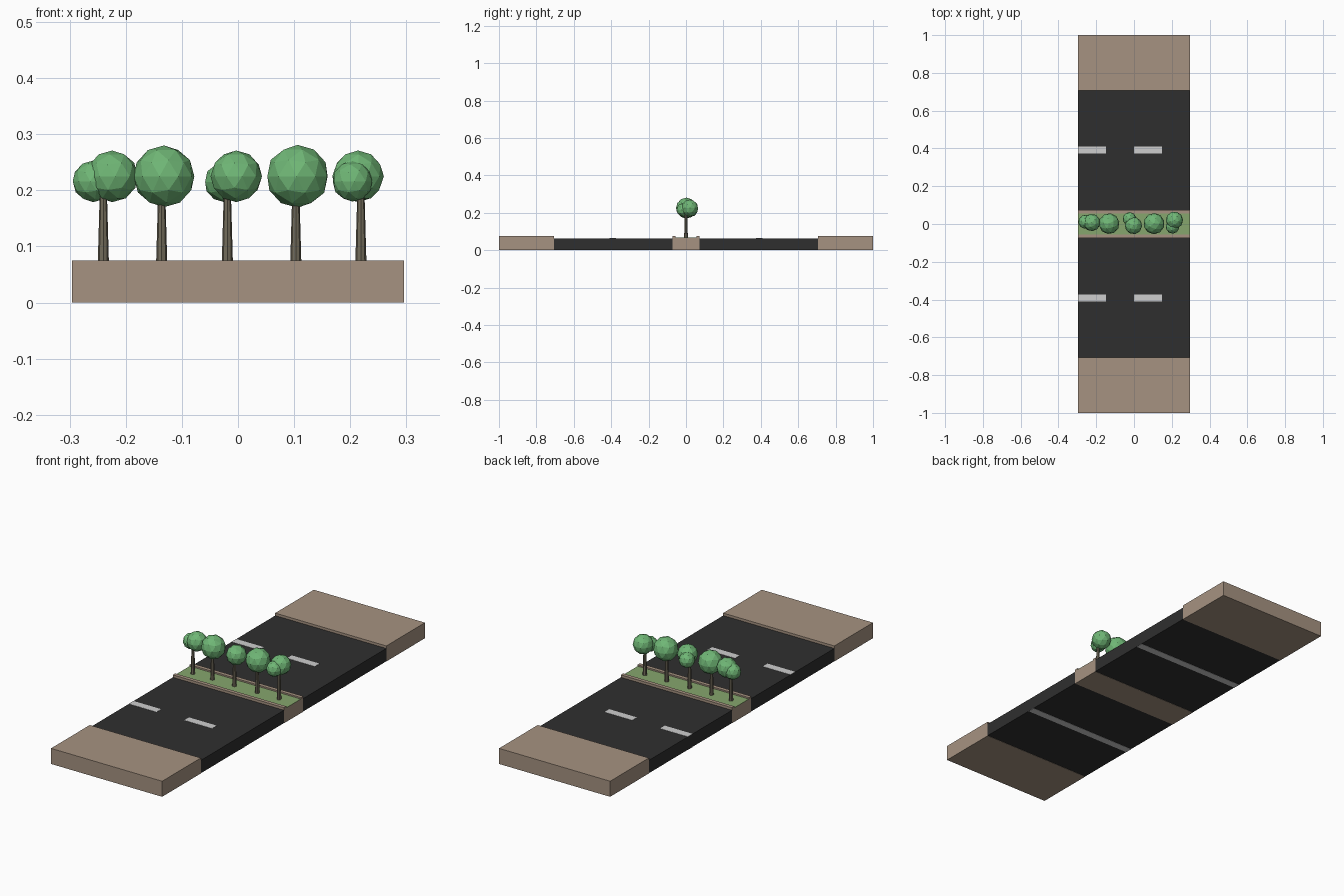
import bpy

# Remove the default cube
cube = bpy.data.objects.get("Cube")
if cube:
    bpy.data.objects.remove(cube, do_unlink=True)


def material(name, rgb):
    mat = bpy.data.materials.new(name)
    mat.use_nodes = True
    mat.diffuse_color = (*rgb, 1)
    bsdf = mat.node_tree.nodes["Principled BSDF"]
    bsdf.inputs["Base Color"].default_value = (*rgb, 1)
    bsdf.inputs["Roughness"].default_value = 0.9
    return mat


PAVING = material("paving brown", (0.38, 0.29, 0.22))
ASPHALT = material("asphalt black", (0.028, 0.028, 0.028))
PAINT = material("road paint white", (0.62, 0.62, 0.62))
GRASS = material("grass green", (0.24, 0.38, 0.155))
LEAVES = material("leaf green", (0.16, 0.47, 0.18))
BARK = material("bark brown", (0.17, 0.15, 0.105))


def finish(name, mat):
    obj = bpy.context.object
    obj.name = name
    obj.data.name = name
    obj.data.materials.append(mat)
    return obj


def box(name, mat, x, y, z):
    """Box from (low, high) pairs along each axis."""
    spans = (x, y, z)
    bpy.ops.mesh.primitive_cube_add(size=1, location=[(a + b) / 2 for a, b in spans])
    bpy.context.object.scale = [abs(b - a) for a, b in spans]
    bpy.ops.object.transform_apply(location=False, rotation=False, scale=True)
    return finish(name, mat)


HALF = 0.296           # half the length of the road section
SPAN = (-HALF, HALF)
KERB_TOP, ROAD_TOP, GRASS_TOP = 0.075, 0.063, 0.068
ROAD_IN, ROAD_OUT, GRASS_HALF = 0.073, 0.706, 0.055

# Pavements, carriageways, kerbs and lane markings on both sides
for side, s in (("front", -1), ("back", 1)):
    box(side + "_pavement", PAVING, SPAN, (s * ROAD_OUT, s), (0, KERB_TOP))
    box(side + "_carriageway", ASPHALT, SPAN, (s * ROAD_IN, s * ROAD_OUT), (0.001, ROAD_TOP))
    box(side + "_median_kerb", PAVING, SPAN, (s * GRASS_HALF, s * ROAD_IN), (0, KERB_TOP))
    lane = (s * 0.373, s * 0.409)
    for i, start in enumerate((-HALF, 0)):
        box(f"{side}_lane_dash_{i + 1}", PAINT, (start, start + HALF / 2), lane,
            (ROAD_TOP, ROAD_TOP + 0.001))
    box(side + "_underside_strip", PAINT, SPAN, lane, (0, 0.001))

# Planted median
box("median_base", PAVING, SPAN, (-GRASS_HALF, GRASS_HALF), (0, GRASS_TOP - 0.002))
box("median_grass", GRASS, SPAN, (-GRASS_HALF, GRASS_HALF), (GRASS_TOP - 0.002, GRASS_TOP))

# Trees: trunk x, then crowns as (x, y, z, radius)
TREES = [
    (-0.240, [(-0.224, 0.008, 0.225, 0.046), (-0.258, 0.012, 0.216, 0.037)]),
    (-0.136, [(-0.132, 0.002, 0.225, 0.055)]),
    (-0.019, [(-0.003, -0.008, 0.225, 0.046), (-0.024, 0.027, 0.215, 0.036)]),
    (0.103, [(0.106, 0.002, 0.225, 0.056)]),
    (0.219, [(0.214, 0.020, 0.225, 0.046), (0.204, -0.015, 0.216, 0.036)]),
]
TRUNK_TOP = 0.21
for n, (trunk_x, crowns) in enumerate(TREES, 1):
    bpy.ops.mesh.primitive_cone_add(
        vertices=8, radius1=0.010, radius2=0.006, depth=TRUNK_TOP - GRASS_TOP,
        location=(trunk_x, 0, (TRUNK_TOP + GRASS_TOP) / 2))
    finish(f"tree_{n}_trunk", BARK)
    for k, (x, y, z, radius) in enumerate(crowns, 1):
        bpy.ops.mesh.primitive_ico_sphere_add(
            subdivisions=2, radius=radius, location=(x, y, z), rotation=(0, 0, n + k))
        finish(f"tree_{n}_crown_{k}", LEAVES)
